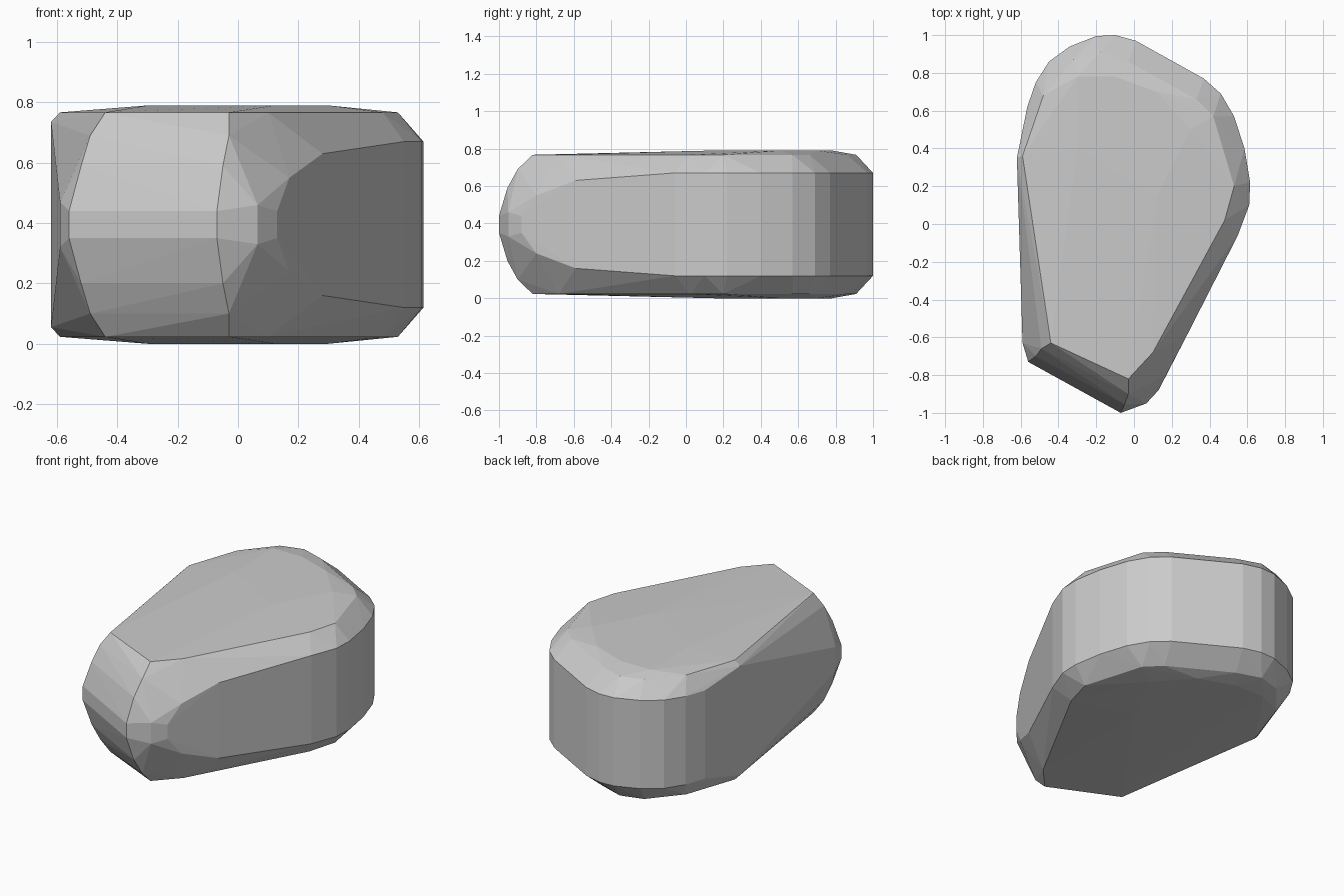
import bpy, bmesh

H = 0.79
points = []

def both(x, y, z):
    """Add a point and its mirror about the mid height."""
    points.append((x, y, z))
    points.append((x, y, H - z))

# Flat top and bottom: slightly crowned toward the back
for x, y in [(-0.30, 0.78), (-0.1, 0.78), (0.12, 0.70), (0.3, 0.5), (-0.3, 0.4), (0.12, 0.15)]:
    both(x, y, H)

# Rim of the flat faces
for x, y in [(-0.59, 0.36), (-0.48, 0.68), (-0.32, 0.87), (-0.18, 0.91), (-0.03, 0.86),
             (0.33, 0.66), (0.42, 0.57), (0.53, 0.20), (0.48, 0.02), (0.10, -0.68),
             (-0.03, -0.82), (-0.44, -0.63)]:
    both(x, y, 0.767)

# Vertical wall of the rounded back and right side
for x, y in [(-0.595, 0.47), (-0.565, 0.62), (-0.52, 0.75), (-0.45, 0.86),
             (-0.34, 0.94), (-0.20, 0.995), (-0.10, 1.0), (0.01, 0.97), (0.37, 0.77),
             (0.46, 0.69), (0.53, 0.57), (0.585, 0.40), (0.615, 0.22), (0.61, 0.10),
             (0.55, -0.06)]:
    both(x, y, 0.67)
both(-0.62, 0.35, 0.735)

# Tapering right wall and softened nose corner
for x, y, z in [(0.28, -0.59, 0.63), (0.17, -0.80, 0.55), (0.15, -0.70, 0.68),
                (0.13, -0.88, 0.44), (0.065, -0.95, 0.46)]:
    both(x, y, z)

# Half-round front end: left and right edge of each step
for xl, yl, xr, yr, z in [(-0.49, -0.66, -0.03, -0.90, 0.69),
                          (-0.52, -0.70, -0.05, -0.955, 0.59),
                          (-0.56, -0.73, -0.07, -1.0, 0.44)]:
    both(xl, yl, z)
    both(xr, yr, z)
both(-0.59, -0.63, 0.47)

# Wrap everything in one faceted convex stone
bm = bmesh.new()
for p in points:
    bm.verts.new(p)
result = bmesh.ops.convex_hull(bm, input=bm.verts)
loose = [v for v in bm.verts if not v.link_faces]
bmesh.ops.delete(bm, geom=loose, context='VERTS')
bmesh.ops.recalc_face_normals(bm, faces=bm.faces)
mesh = bpy.data.meshes.new("stone")
bm.to_mesh(mesh)
bm.free()
stone = bpy.data.objects.new("stone", mesh)
bpy.context.collection.objects.link(stone)
